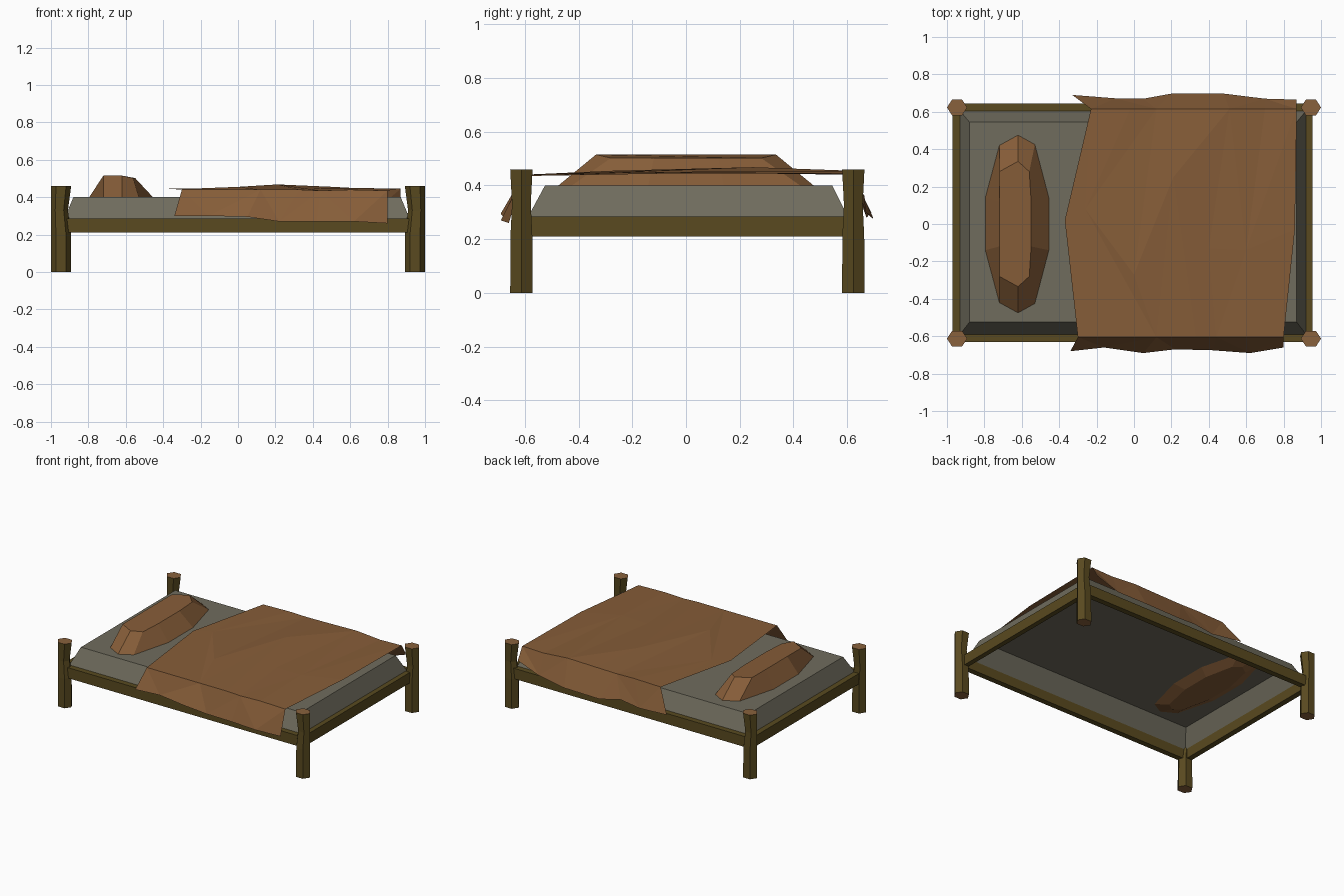
import bpy, bmesh, math

if "Cube" in bpy.data.objects:
    bpy.data.objects.remove(bpy.data.objects["Cube"])


def material(name, rgb):
    m = bpy.data.materials.new(name)
    m.diffuse_color = (*rgb, 1)
    m.use_nodes = True
    m.node_tree.nodes["Principled BSDF"].inputs["Base Color"].default_value = m.diffuse_color
    return m


WOOD = material("bark", (0.10, 0.068, 0.014))
CUT = material("cut_wood", (0.25, 0.12, 0.045))
SHEET = material("sheet", (0.16, 0.15, 0.11))
FUR = material("blanket_brown", (0.24, 0.11, 0.04))


def make(name, verts, faces, *mats, fix=True):
    me = bpy.data.meshes.new(name)
    me.from_pydata(verts, [], faces)
    for m in mats:
        me.materials.append(m)
    if fix:
        bm = bmesh.new()
        bm.from_mesh(me)
        bmesh.ops.recalc_face_normals(bm, faces=bm.faces)
        bm.to_mesh(me)
        bm.free()
    ob = bpy.data.objects.new(name, me)
    bpy.context.collection.objects.link(ob)
    return ob


def loft(name, rings, mats, bottom=True, top=True):
    """Skin a stack of equal-sized closed rings, with optional end caps."""
    n = len(rings[0])
    verts = [v for r in rings for v in r]
    faces = [(k * n + i, k * n + (i + 1) % n, (k + 1) * n + (i + 1) % n, (k + 1) * n + i)
             for k in range(len(rings) - 1) for i in range(n)]
    sides = len(faces)
    if bottom:
        faces.append(tuple(range(n))[::-1])
    if top:
        faces.append(tuple(range(len(verts) - n, len(verts))))
    ob = make(name, verts, faces, *mats)
    if len(mats) > 1:
        for p in ob.data.polygons[sides:]:
            p.material_index = 1
    return ob


def rect(x0, x1, y0, y1, z):
    return [(x0, y0, z), (x1, y0, z), (x1, y1, z), (x0, y1, z)]


# Corner posts: six-sided logs, slightly waisted above the rails
for end, x in (("head", -0.946), ("foot", 0.946)):
    for side, y in (("front", -0.613), ("back", 0.623)):
        rings = []
        for z, s in ((0, 1), (0.21, 0.98), (0.33, 0.84), (0.46, 1)):
            cx = x + math.copysign(0.054 * (1 - s), x)
            rings.append([(cx + 0.054 * s * math.cos(i * math.pi / 3),
                           y + 0.048 * s * math.sin(i * math.pi / 3), z) for i in range(6)])
        loft(f"{side}_{end}_post", rings, (WOOD, CUT))

# Rails
for name, r in (("front_rail", (-0.95, 0.95, -0.63, -0.59)),
                ("back_rail", (-0.95, 0.95, 0.605, 0.645)),
                ("head_rail", (-0.97, -0.93, -0.61, 0.625)),
                ("foot_rail", (0.92, 0.955, -0.61, 0.625))):
    loft(name, [rect(*r, 0.21), rect(*r, 0.285)], (WOOD,))

# Mattress: sloped shell, open underneath
loft("mattress", [rect(-0.93, 0.92, -0.59, 0.605, 0.28),
                  rect(-0.88, 0.87, -0.525, 0.545, 0.40)], (SHEET,), bottom=False)

# Pillow: faceted bolster, widest where it meets the mattress
outline = [(-0.175, -0.14), (-0.1, -0.42), (0, -0.475), (0.09, -0.425), (0.165, -0.14)]
outline += [(x, -y) for x, y in reversed(outline)]
crown = [(-0.1, -0.12), (-0.1, -0.28), (0, -0.335), (0.06, -0.28), (0.07, -0.12)]
crown += [(x, -y) for x, y in reversed(crown)]
PX = -0.62
loft("pillow", [[(PX + x * 0.6, y * 0.75, 0.365) for x, y in outline],
                [(PX + x, y, 0.40) for x, y in outline],
                [(PX + x, y, 0.515 if x < 0.03 else 0.502) for x, y in crown]], (FUR,))

# Blanket: creased sheet, rows run from front hem to back hem
rows = [
    [(-0.34, -0.68, 0.30), (-0.16, -0.66, 0.30), (0.05, -0.69, 0.295), (0.22, -0.67, 0.27),
     (0.42, -0.675, 0.27), (0.62, -0.69, 0.27), (0.80, -0.66, 0.26)],
    [(-0.30, -0.605, 0.44), (-0.06, -0.605, 0.44), (0.12, -0.605, 0.44), (0.33, -0.605, 0.44),
     (0.44, -0.605, 0.435), (0.60, -0.605, 0.44), (0.80, -0.605, 0.435)],
    [(-0.37, 0.02, 0.445), (-0.26, 0.08, 0.445), (0.0, -0.27, 0.455), (0.21, 0.25, 0.468),
     (0.40, -0.13, 0.447), (0.60, -0.14, 0.45), (0.86, -0.03, 0.445)],
    [(-0.23, 0.615, 0.445), (-0.02, 0.615, 0.45), (0.12, 0.615, 0.447), (0.29, 0.615, 0.45),
     (0.51, 0.615, 0.455), (0.70, 0.615, 0.44), (0.87, 0.615, 0.445)],
    [(-0.33, 0.69, 0.30), (-0.10, 0.672, 0.28), (0.05, 0.67, 0.30), (0.20, 0.697, 0.275),
     (0.48, 0.697, 0.28), (0.70, 0.67, 0.30), (0.87, 0.665, 0.36)],
]
n = len(rows[0])
faces = []
for k in range(len(rows) - 1):
    for i in range(n - 1):
        a, b, c, d = k * n + i, k * n + i + 1, (k + 1) * n + i + 1, (k + 1) * n + i
        faces += [(a, b, c), (a, c, d)] if (i + k) % 2 else [(a, b, d), (b, c, d)]
make("blanket", [v for r in rows for v in r], faces, FUR, fix=False)
